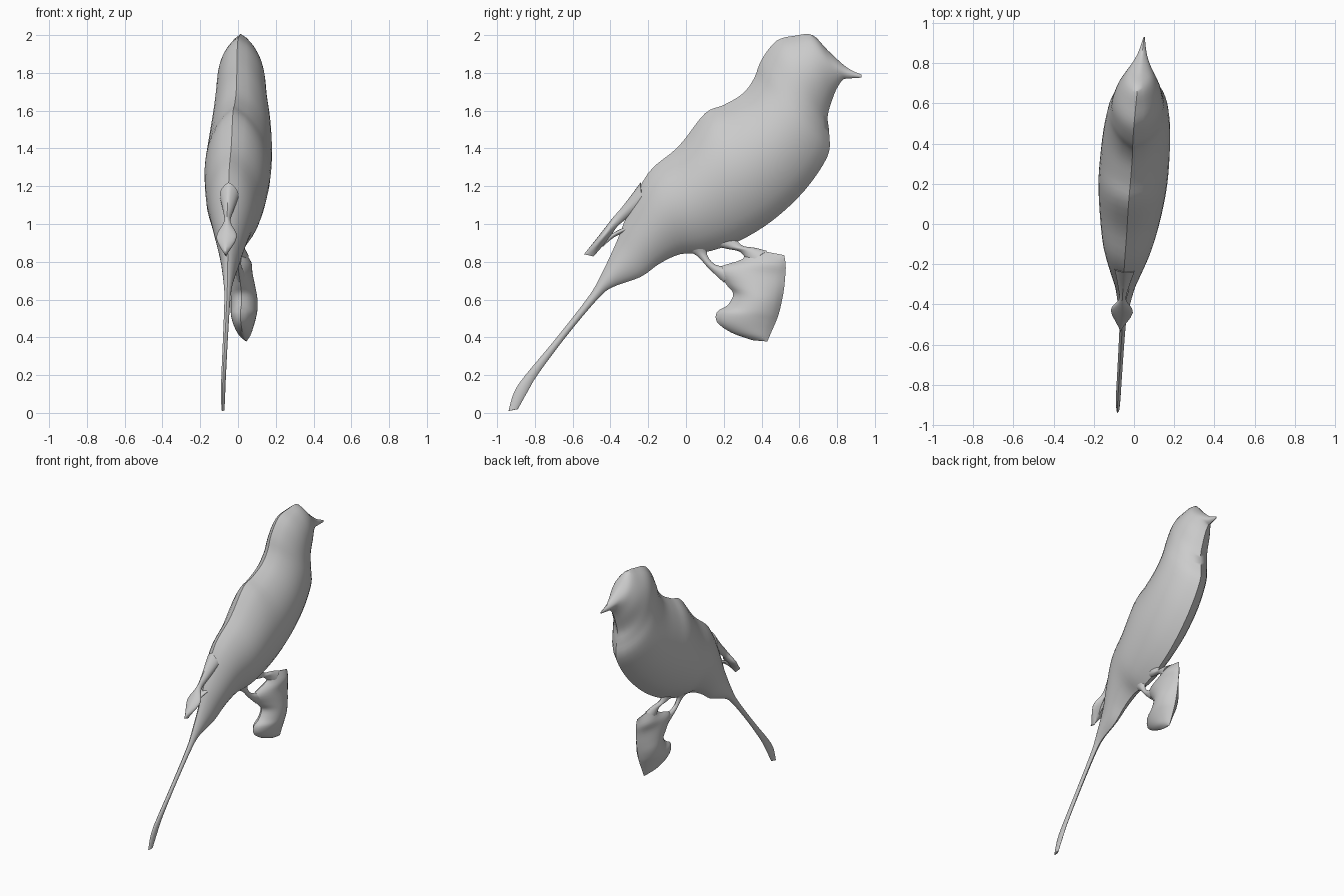
import bpy, bmesh, math
from mathutils import Vector

STEPS = 4     # subdivisions between stations
ACROSS = 14   # divisions across the lens section


def on_plane(y, z):
    # slightly turned symmetry plane of the bird
    return Vector((0.1014 * y - 0.0322 * z + 0.0136, y, z))


NORMAL = Vector((1, -0.1014, 0.0322)).normalized()


def spline(p, t):
    # Catmull-Rom through the station values
    i = min(int(t), len(p) - 2)
    u = t - i
    a, b, c, d = p[max(i - 1, 0)], p[i], p[i + 1], p[min(i + 2, len(p) - 1)]
    return 0.5 * (2 * b + (c - a) * u + (2 * a - 5 * b + 4 * c - d) * u * u
                  + (3 * b - a - 3 * c + d) * u ** 3)


def loft(name, stations):
    # station: upper edge y, z, lower edge y, z, half thickness
    cols = list(zip(*stations))
    bm = bmesh.new()
    rings = []
    for k in range((len(stations) - 1) * STEPS + 1):
        uy, uz, ly, lz, w = (spline(c, k / STEPS) for c in cols)
        w = max(w, 0.002)
        ring = []
        for j in range(2 * ACROSS):
            s = 1 if j <= ACROSS else -1
            f = j / ACROSS if s > 0 else 2 - j / ACROSS
            h = w * max(0, 4 * f * (1 - f)) ** 0.8
            p = on_plane(uy + (ly - uy) * f, uz + (lz - uz) * f)
            ring.append(bm.verts.new(p + NORMAL * h * s))
        rings.append(ring)
    n = 2 * ACROSS
    for a, b in zip(rings, rings[1:]):
        for j in range(n):
            bm.faces.new((a[j], a[(j + 1) % n], b[(j + 1) % n], b[j]))
    bm.faces.new(rings[0])
    bm.faces.new(rings[-1])
    bmesh.ops.recalc_face_normals(bm, faces=bm.faces)
    me = bpy.data.meshes.new(name)
    bm.to_mesh(me)
    bm.free()
    ob = bpy.data.objects.new(name, me)
    bpy.context.collection.objects.link(ob)
    bpy.ops.object.select_all(action='DESELECT')
    ob.select_set(True)
    bpy.context.view_layer.objects.active = ob
    bpy.ops.object.shade_smooth_by_angle(angle=math.radians(50))


# tail, body, head and beak in one skin
loft("bird_body", [
    (-.94, .01, -.89, .02, .008), (-.91, .11, -.84, .11, .011),
    (-.85, .20, -.78, .21, .012), (-.70, .38, -.63, .41, .013),
    (-.52, .61, -.47, .60, .016), (-.45, .73, -.39, .665, .026),
    (-.37, .90, -.24, .72, .05), (-.31, 1.05, -.14, .79, .08),
    (-.20, 1.27, -.03, .84, .12), (-.04, 1.41, .10, .85, .15),
    (.10, 1.585, .28, .91, .17), (.20, 1.63, .46, 1.02, .172),
    (.30, 1.69, .63, 1.18, .165), (.36, 1.77, .75, 1.36, .15),
    (.40, 1.87, .758, 1.48, .135), (.48, 1.97, .75, 1.57, .125),
    (.58, 1.997, .775, 1.66, .105), (.67, 2.0, .80, 1.72, .075),
    (.75, 1.92, .83, 1.763, .045), (.85, 1.83, .86, 1.77, .02),
    (.93, 1.79, .93, 1.775, .003)])

# folded wing tips sticking out over the tail
loft("wing_tip", [
    (-.24, 1.22, -.22, 1.08, .05), (-.33, 1.10, -.31, 1.03, .025),
    (-.39, 1.03, -.365, .985, .018), (-.46, .94, -.41, .92, .055),
    (-.54, .84, -.49, .828, .003)])
loft("wing_tip_lower", [
    (-.31, .99, -.31, .96, .03), (-.39, .95, -.38, .93, .014),
    (-.45, .90, -.44, .88, .003)])

# legs
loft("front_leg", [
    (.25, .96, .08, .90, .03), (.29, .89, .21, .87, .02),
    (.37, .873, .29, .85, .02), (.43, .857, .33, .79, .03)])
loft("back_leg", [
    (.14, .89, .00, .86, .03), (.11, .845, .06, .83, .016),
    (.155, .785, .12, .765, .016), (.25, .77, .20, .69, .025)])

# clasped perch block under the feet
loft("foot_block", [
    (.31, .875, .52, .835, .003), (.30, .815, .528, .78, .04),
    (.17, .765, .525, .72, .05), (.21, .685, .518, .65, .062),
    (.25, .63, .505, .58, .07), (.22, .57, .49, .52, .07),
    (.165, .535, .475, .48, .065), (.165, .48, .455, .435, .05),
    (.24, .425, .44, .40, .03), (.35, .385, .43, .378, .003)])
